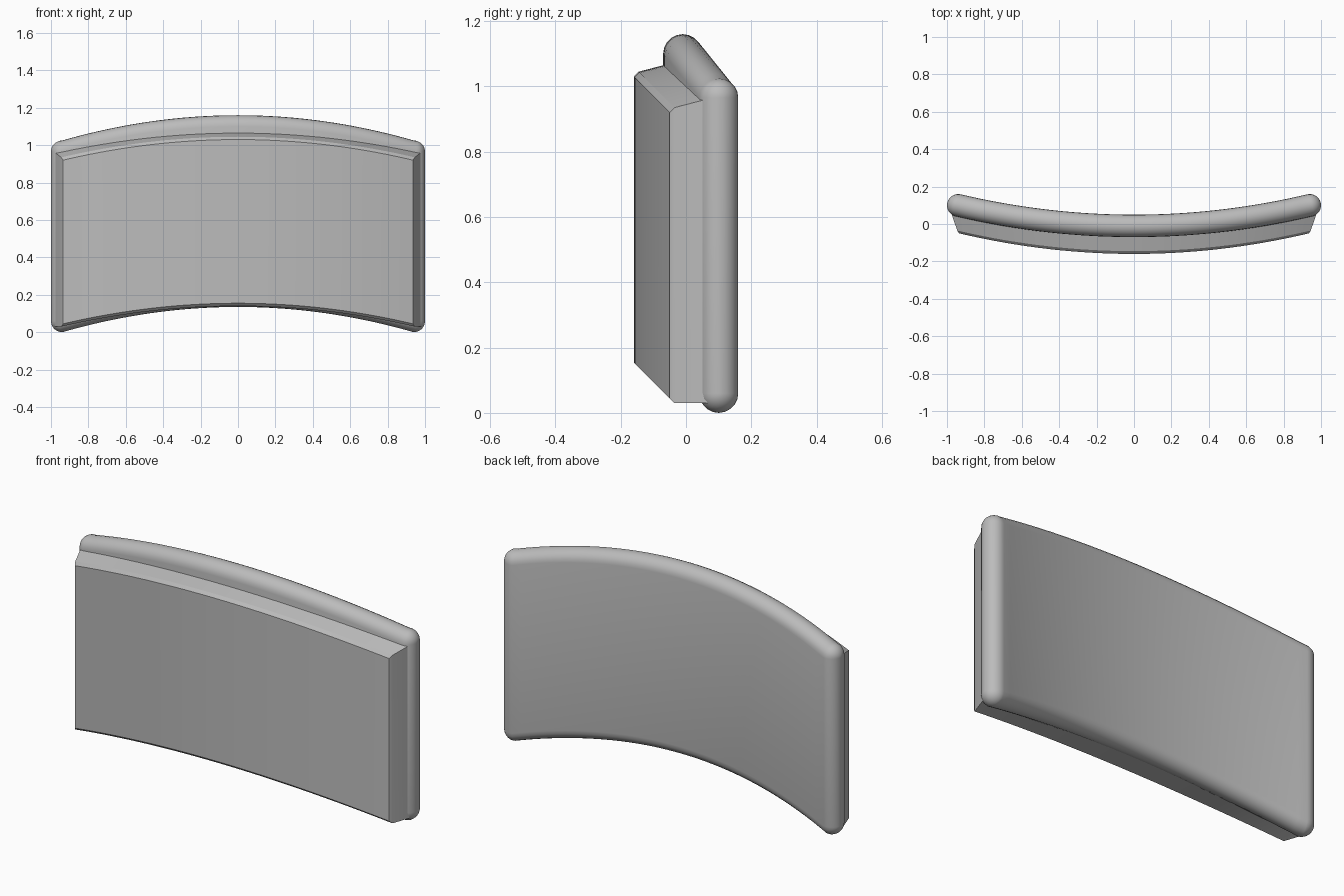
import bpy, bmesh
from math import sin, cos, pi
from mathutils import Vector

cube = bpy.data.objects.get("Cube")
if cube:
    bpy.data.objects.remove(cube)

grey = bpy.data.materials.new("light_grey")
grey.use_nodes = True
grey.diffuse_color = (0.5, 0.5, 0.5, 1)
grey.node_tree.nodes["Principled BSDF"].inputs["Base Color"].default_value = (0.5, 0.5, 0.5, 1)


def loft(name, rings, angle):
    """Skin a row of closed rings and close both ends with quad strips."""
    bm = bmesh.new()
    loops = [[bm.verts.new(p) for p in ring] for ring in rings]
    n = len(loops[0])
    for a, b in zip(loops, loops[1:]):
        for i in range(n):
            j = (i + 1) % n
            bm.faces.new((a[i], a[j], b[j], b[i]))
    for loop in (loops[0], loops[-1]):
        for i in range(n // 2 - 1):
            bm.faces.new((loop[i], loop[i + 1], loop[n - 2 - i], loop[n - 1 - i]))
    bmesh.ops.remove_doubles(bm, verts=bm.verts, dist=0.0002)
    bmesh.ops.dissolve_degenerate(bm, edges=bm.edges, dist=0.0001)
    bmesh.ops.recalc_face_normals(bm, faces=bm.faces)
    mesh = bpy.data.meshes.new(name)
    bm.to_mesh(mesh)
    bm.free()
    mesh.materials.append(grey)
    obj = bpy.data.objects.new(name, mesh)
    bpy.context.collection.objects.link(obj)
    bpy.ops.object.select_all(action='DESELECT')
    obj.select_set(True)
    bpy.context.view_layer.objects.active = obj
    bpy.ops.object.shade_smooth_by_angle(angle=angle)
    return obj


# Back panel: upright rounded section swept along an arc, with rounded ends
RADIUS, HALF, STEPS, CAP, ARC = 0.06, 0.94, 40, 8, 10
LOW, HIGH, Y_SAG, Z_SAG = 0.195, 1.1, 0.11, 0.135


def panel_ring(s, roll):
    slope = 2 * Y_SAG * s / HALF
    along = Vector((1, slope, 0)).normalized()
    across = Vector((-along.y, along.x, 0))
    base = Vector((HALF * s, Y_SAG * s * s - 0.01, -Z_SAG * s * s))
    base += along * RADIUS * sin(roll)
    ring = []
    for start, z in ((0, HIGH), (pi, LOW)):
        for k in range(ARC + 1):
            t = start + pi * k / ARC
            offset = across * cos(t) + Vector((0, 0, sin(t)))
            ring.append(base + Vector((0, 0, z)) + offset * RADIUS * cos(roll))
    # start the ring at the top middle so both halves mirror each other
    return ring[ARC // 2:] + ring[:ARC // 2]


stations = [(-1, -pi / 2 * (1 - k / CAP)) for k in range(CAP)]
stations += [(-1 + 2 * k / STEPS, 0) for k in range(STEPS + 1)]
stations += [(1, pi / 2 * (k + 1) / CAP) for k in range(CAP)]
loft("back_panel", [panel_ring(s, roll) for s, roll in stations], pi / 6)

# Front pad: layers of depth, half width, bottom and top, following the arc
LAYERS = [(-0.03, 0.985, 0.14, 1.075), (-0.145, 0.945, 0.14, 1.045), (-0.16, 0.935, 0.155, 1.03)]
PAD_SAG = 0.11


def pad_ring(s):
    drop = PAD_SAG * s * s
    bottom = [(w * s, y + drop, lo - drop) for y, w, lo, hi in LAYERS]
    top = [(w * s, y + drop, hi - drop) for y, w, lo, hi in LAYERS]
    return bottom + top[::-1]


loft("front_pad", [pad_ring(-1 + 2 * k / STEPS) for k in range(STEPS + 1)], pi / 9)
